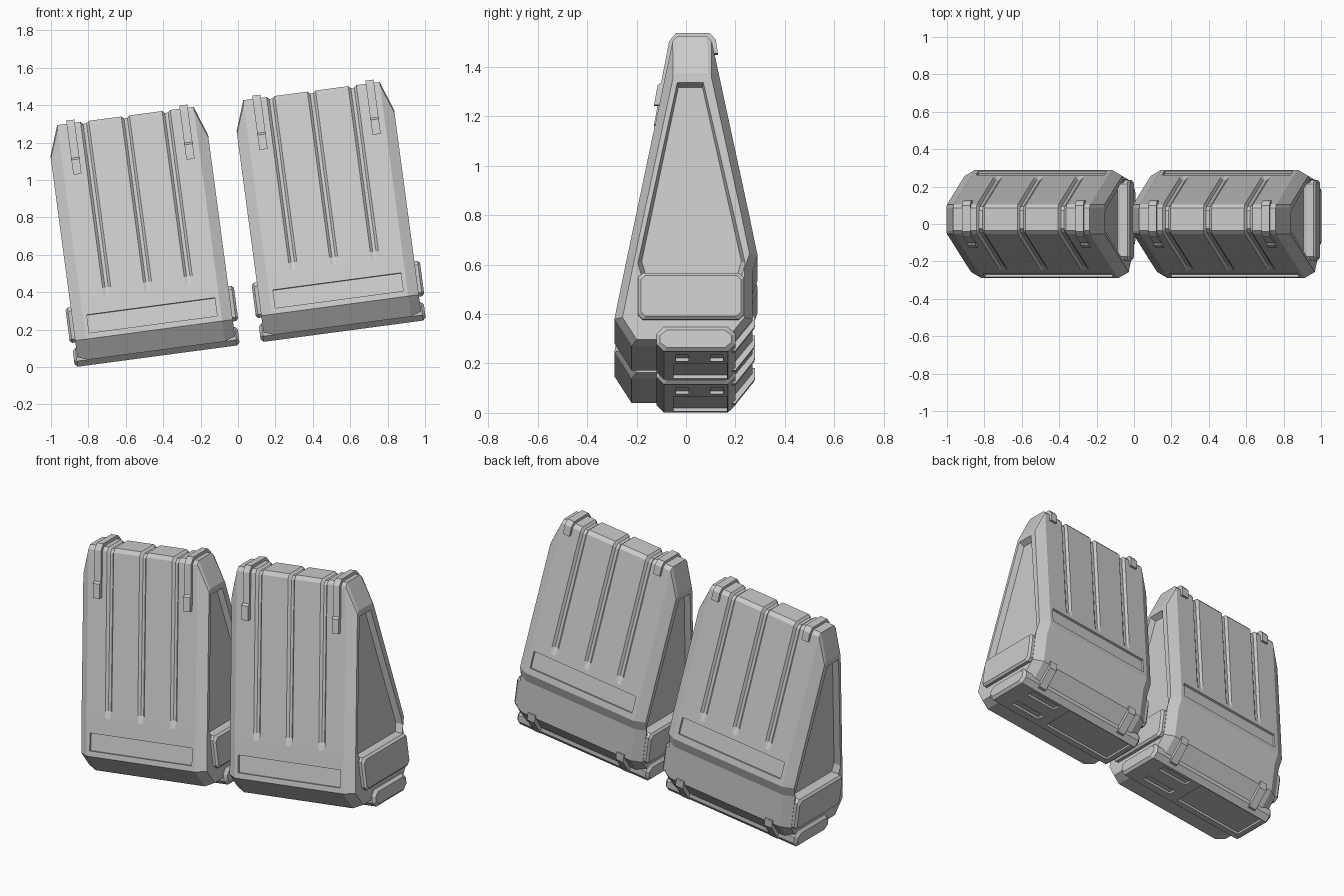
import bpy, bmesh, math
from mathutils import Matrix

if "Cube" in bpy.data.objects:
    bpy.data.objects.remove(bpy.data.objects["Cube"])

TILT = math.radians(7.6)
parts = []


def loft(name, stations, keep=True):
    """Join matching (y, z) outlines placed at successive x positions."""
    bm = bmesh.new()
    rings = [[bm.verts.new((x, y, z)) for y, z in poly] for x, poly in stations]
    n = len(rings[0])
    for a, b in zip(rings, rings[1:]):
        for i in range(n):
            j = (i + 1) % n
            bm.faces.new((a[i], a[j], b[j], b[i]))
    bm.faces.new(rings[0])
    bm.faces.new(rings[-1])
    bmesh.ops.recalc_face_normals(bm, faces=bm.faces)
    me = bpy.data.meshes.new(name)
    bm.to_mesh(me)
    bm.free()
    ob = bpy.data.objects.new(name, me)
    bpy.context.collection.objects.link(ob)
    if keep:
        parts.append(ob)
    return ob


def shrink(poly, d):
    """Pull an outline inward by about d on its bounding box."""
    ys, zs = [p[0] for p in poly], [p[1] for p in poly]
    cy, cz = (min(ys) + max(ys)) / 2, (min(zs) + max(zs)) / 2
    fy, fz = 1 - 2 * d / (max(ys) - min(ys)), 1 - 2 * d / (max(zs) - min(zs))
    return [(cy + (y - cy) * fy, cz + (z - cz) * fz) for y, z in poly]


def rect(y0, y1, z0, z1, c=0.0):
    if not c:
        return [(y0, z0), (y1, z0), (y1, z1), (y0, z1)]
    return [(y0 + c, z0), (y1 - c, z0), (y1, z0 + c), (y1, z1 - c),
            (y1 - c, z1), (y0 + c, z1), (y0, z1 - c), (y0, z0 + c)]


def cut(ob, cutters):
    for c in cutters:
        c.hide_render = True
        m = ob.modifiers.new("cut", 'BOOLEAN')
        m.operation, m.solver, m.object = 'DIFFERENCE', 'EXACT', c
    bpy.context.view_layer.update()
    dg = bpy.context.evaluated_depsgraph_get()
    me = bpy.data.meshes.new_from_object(ob.evaluated_get(dg))
    ob.modifiers.clear()
    ob.data = me
    for c in cutters:
        bpy.data.objects.remove(c)


def front(z):
    return -0.05 - 0.209 * (1.295 - z)


def back(z):
    return 0.10 + 0.2135 * (1.295 - z)


# Shell: tapered section with three shallow grooves and bevelled ends
full = [(-0.035, 1.295), (front(1.275), 1.275), (front(0.40), 0.40), (front(0.36), 0.36),
        (-0.29, 0.14), (-0.22, 0.03), (0.18, 0.03), (0.27, 0.14), (0.27, 0.34),
        (0.29, 0.40), (back(0.56), 0.56), (back(0.60), 0.60), (back(1.275), 1.275),
        (0.085, 1.295)]
groove = list(full)
for i in (0, 1, 2, 11, 12, 13):
    y, z = full[i]
    groove[i] = (y + (0.012 if i < 3 else -0.012), z - (0.012 if z > 1.2 else 0))
end = [(y + (0.033 if y < 0 else -0.033), z) for y, z in full]
for i, p in {0: (-0.04, 1.135), 1: (-0.052, 1.12), 5: (-0.20, 0.05), 6: (0.165, 0.05),
             12: (0.103, 1.12), 13: (0.09, 1.135)}.items():
    end[i] = p
st = [(-0.425, end), (-0.368, full)]
for g in (-0.22, 0, 0.22):
    st += [(g - 0.022, full), (g - 0.009, groove), (g + 0.009, groove), (g + 0.022, full)]
st += [(0.368, full), (0.425, end)]
shell = loft("shell", st)

# Recesses: triangular end panels and the long label strips
tri = [(-0.035, 1.10), (0.07, 1.10), (0.24, 0.36), (0.225, 0.31), (-0.18, 0.31), (-0.195, 0.36)]
cutters = []
for s in (-1, 1):
    cutters.append(loft("end_cutter", [(s * 0.46, tri), (s * 0.425, tri),
                                       (s * 0.39, shrink(tri, 0.016))], False))
for zc, fn, s in ((0.22, front, 1), (0.485, back, -1)):
    c = loft("strip_cutter", [(-0.345, rect(-0.014, 0.014, -0.05, 0.05)),
                              (0.345, rect(-0.014, 0.014, -0.05, 0.05))], False)
    c.matrix_world = (Matrix.Translation((0, fn(zc), zc))
                      @ Matrix.Rotation(-s * math.atan(0.211), 4, 'X'))
    cutters.append(c)
cut(shell, cutters)

# Pads below the end panels
pad = rect(-0.195, 0.235, 0.13, 0.32, 0.02)
for s, n in ((-1, "left"), (1, "right")):
    loft(n + "_end_pad", [(s * 0.38, pad), (s * 0.442, pad), (s * 0.454, shrink(pad, 0.012))])

# Foot plate with two slots and a large recess underneath
foot = rect(-0.12, 0.20, 0.0, 0.10, 0.03)
fin = shrink(foot, 0.015)
plate = loft("foot_plate", [(-0.445, fin), (-0.43, foot), (0.43, foot), (0.445, fin)])
cutters = [loft("slot_cutter", [(a, rect(y0, y1, -0.02, 0.014)),
                                (b, rect(y0, y1, -0.02, 0.014))], False)
           for a, b, y0, y1 in ((0.13, 0.33, -0.04, 0.01), (0.13, 0.33, 0.10, 0.15),
                                (-0.40, 0.06, -0.05, 0.165))]
cut(plate, cutters)

# Straps hooked over the top
strap = [(front(1.02) - 0.022, 1.02), (front(1.10) - 0.024, 1.10), (front(1.11) - 0.012, 1.11),
         (front(1.275) - 0.014, 1.28), (-0.04, 1.312), (0.098, 1.312), (0.121, 1.285),
         (back(1.23) + 0.015, 1.23), (back(1.23) - 0.03, 1.23), (0.07, 1.26),
         (-0.02, 1.26), (front(1.02) + 0.025, 1.02)]
for x, n in ((-0.295, "left"), (0.315, "right")):
    loft(n + "_strap", [(x - 0.022, strap), (x + 0.022, strap)])

# Small latches on the lower back edge
latch = [(0.17, 0.045), (0.175, 0.015), (0.20, 0.017), (0.278, 0.115), (0.28, 0.16), (0.255, 0.16)]
for x, n in ((-0.30, "left"), (0.30, "right")):
    loft(n + "_latch", [(x - 0.025, latch), (x + 0.025, latch)])

# Tilt the first unit and add the second beside it
for ob in list(parts):
    for k, (x, z) in enumerate(((-0.431, 0.0585), (0.564, 0.1915))):
        o = ob if k == 0 else ob.copy()
        if k:
            o.name = "second_" + ob.name
            bpy.context.collection.objects.link(o)
        o.matrix_world = Matrix.Translation((x, 0, z)) @ Matrix.Rotation(-TILT, 4, 'Y')
